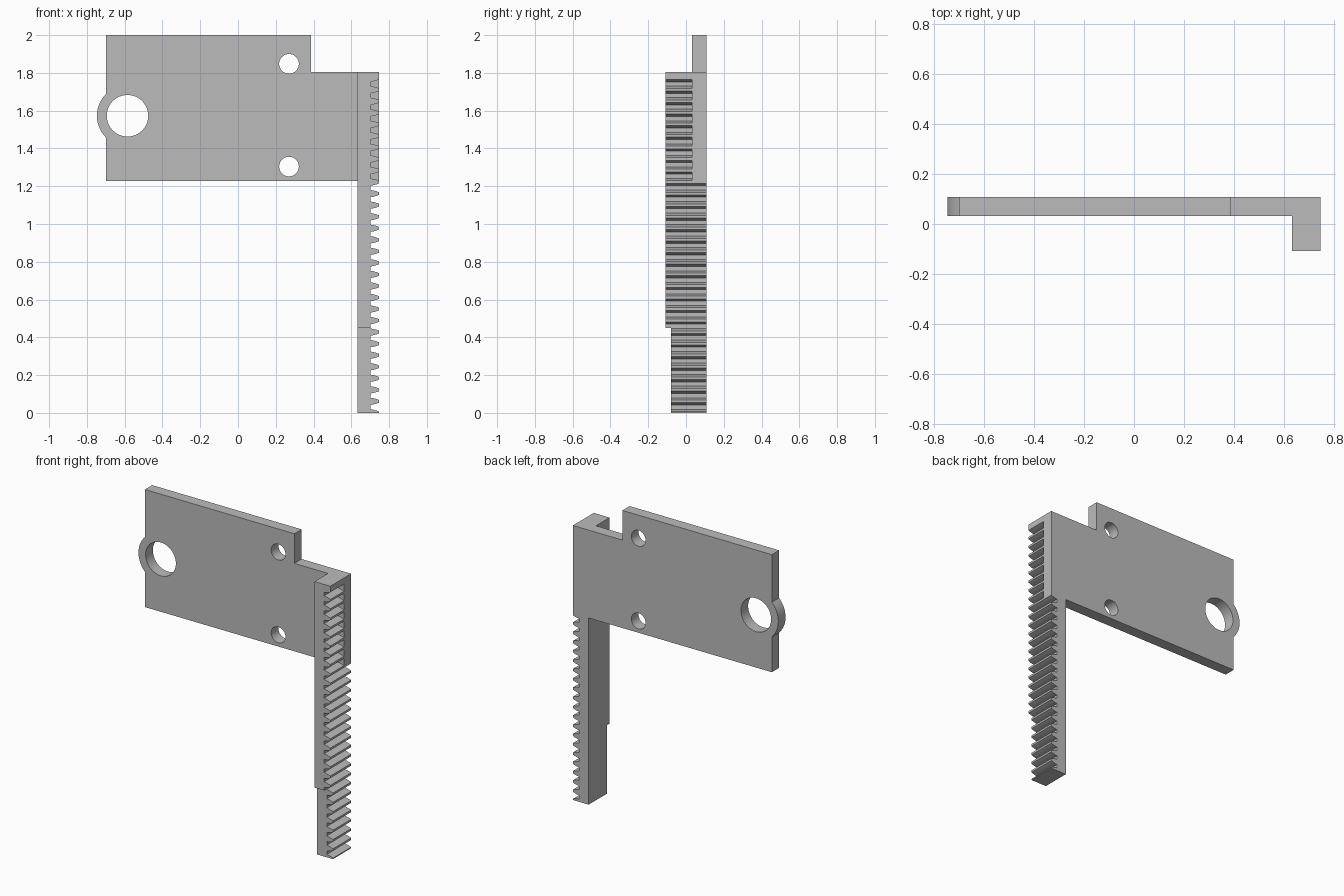
import bpy, bmesh, math
from mathutils import Vector

if "Cube" in bpy.data.objects:
    bpy.data.objects.remove(bpy.data.objects["Cube"])

FRONT, BACK, PLATE_FRONT = -0.108, 0.108, 0.033
RIGHT, ROOT, SPINE = 0.747, 0.702, 0.632
SHOULDER, PLATE_BOTTOM = 1.805, 1.227
PITCH, TEETH = 0.0611, 29

grey = bpy.data.materials.new("plain grey")
grey.use_nodes = True
colour = (0.5, 0.5, 0.5, 1)
grey.diffuse_color = colour
grey.node_tree.nodes["Principled BSDF"].inputs["Base Color"].default_value = colour


def extrude_profile(name, outline, y0, y1):
    """Extrude an (x, z) outline from y0 to y1."""
    bm = bmesh.new()
    face = bm.faces.new([bm.verts.new((x, y0, z)) for x, z in outline])
    new = bmesh.ops.extrude_face_region(bm, geom=[face])["geom"]
    bmesh.ops.translate(bm, vec=Vector((0, y1 - y0, 0)),
                        verts=[v for v in new if isinstance(v, bmesh.types.BMVert)])
    bmesh.ops.recalc_face_normals(bm, faces=bm.faces)
    mesh = bpy.data.meshes.new(name)
    bm.to_mesh(mesh)
    bm.free()
    mesh.materials.append(grey)
    obj = bpy.data.objects.new(name, mesh)
    bpy.context.collection.objects.link(obj)
    return obj


def arc(cx, cz, r, start, end, steps):
    angles = [start + (end - start) * i / steps for i in range(steps + 1)]
    return [(cx + r * math.cos(a), cz + r * math.sin(a)) for a in angles]


def combine(target, tool, operation):
    """Apply a boolean and remove the helper."""
    mod = target.modifiers.new("combine", "BOOLEAN")
    mod.operation, mod.object, mod.solver = operation, tool, "EXACT"
    bpy.context.view_layer.objects.active = target
    bpy.ops.object.modifier_apply(modifier=mod.name)
    bpy.data.objects.remove(tool)


# Mounting plate with a stepped corner and a round lug on its edge
lug_x, lug_z, lug_r, edge = -0.585, 1.573, 0.162, -0.70
half = math.acos((lug_x - edge) / lug_r)
outline = [(edge, PLATE_BOTTOM), (RIGHT, PLATE_BOTTOM), (RIGHT, SHOULDER),
           (0.387, SHOULDER), (0.387, 2.0), (edge, 2.0)]
outline += arc(lug_x, lug_z, lug_r, math.pi - half, math.pi + half, 24)
bracket = extrude_profile("rack_bracket", outline, PLATE_FRONT, BACK)

# Through holes
for x, z, r in [(lug_x, lug_z, 0.11), (0.27, 1.848, 0.052), (0.27, 1.304, 0.052)]:
    hole = extrude_profile("hole_cutter", arc(x, z, r, 0, math.tau, 48)[:-1], -0.2, 0.2)
    combine(bracket, hole, "DIFFERENCE")

# Toothed rack: each tooth is a tapered, slightly convex flank pair
flank = [(ROOT, 0.0190), (0.717, 0.0165), (0.732, 0.0125), (RIGHT, 0.007)]
profile = [(SPINE, 0), (RIGHT, 0)]
for i in range(TEETH + 1):
    z = i * PITCH
    if i > 0:
        profile += [(x, z - w) for x, w in flank]
    if i < TEETH:
        profile += [(x, z + w) for x, w in reversed(flank)]
profile += [(RIGHT, SHOULDER), (SPINE, SHOULDER)]
rack = extrude_profile("toothed_rack", profile, FRONT, BACK)

# Thinner lower end of the rack
step = extrude_profile("step_cutter", [(0.5, -0.1), (0.9, -0.1), (0.9, 0.45), (0.5, 0.45)],
                       -0.3, -0.08)
combine(rack, step, "DIFFERENCE")
combine(bracket, rack, "UNION")

# Smooth the round surfaces, keep edges sharp
bpy.ops.object.select_all(action="DESELECT")
bracket.select_set(True)
bpy.context.view_layer.objects.active = bracket
bpy.ops.object.shade_smooth_by_angle(angle=math.radians(25))
